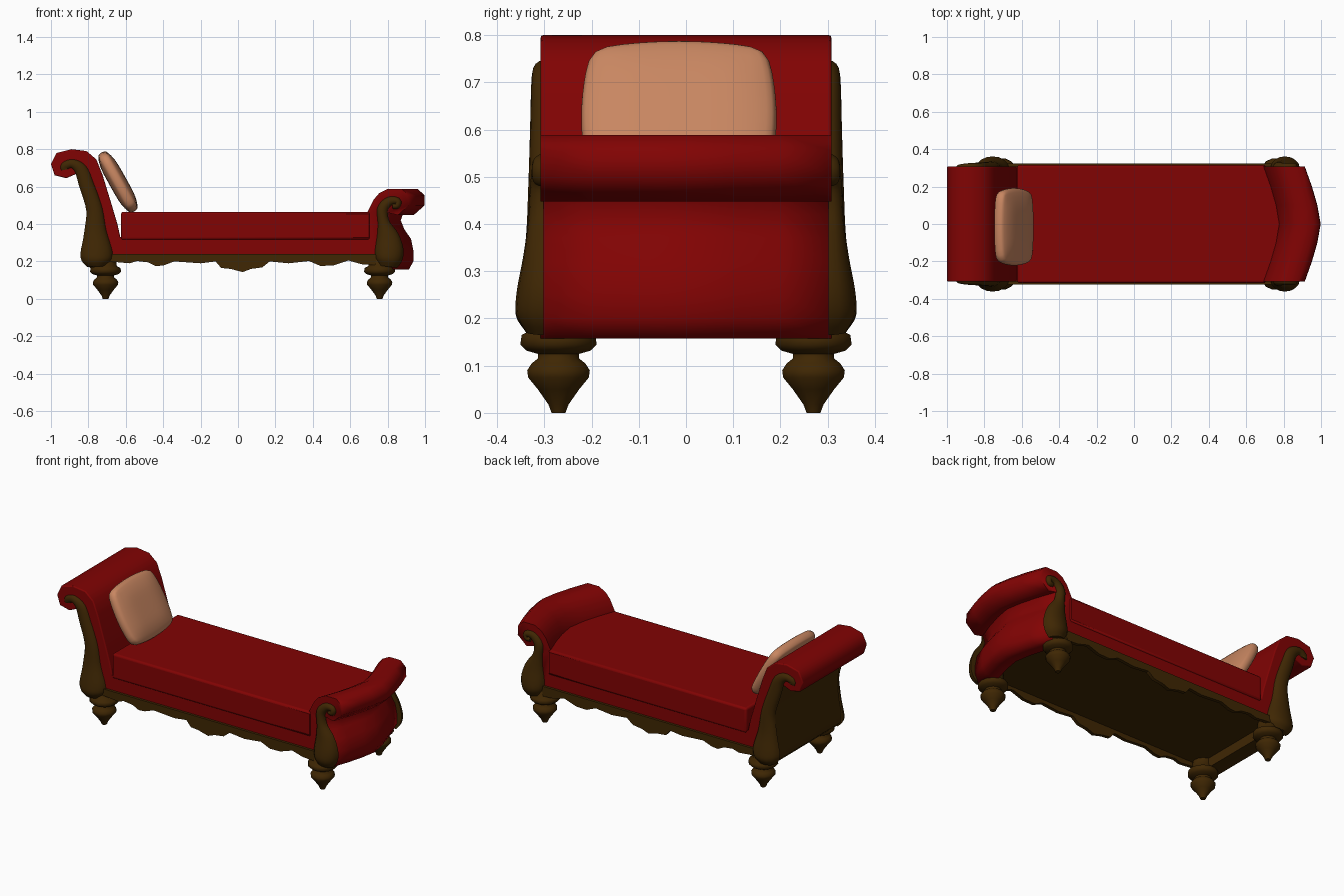
import bpy, bmesh, math
from mathutils import Vector

if "Cube" in bpy.data.objects:
    bpy.data.objects.remove(bpy.data.objects["Cube"])


def material(name, rgb):
    m = bpy.data.materials.new(name)
    m.diffuse_color = (*rgb, 1)
    m.use_nodes = True
    m.node_tree.nodes["Principled BSDF"].inputs["Base Color"].default_value = m.diffuse_color
    return m


RED = material("red_fabric", (0.22, 0.001, 0.001))
WOOD = material("dark_wood", (0.05, 0.02, 0.001))
TAN = material("tan_fabric", (0.58, 0.24, 0.12))


def finish(name, bm, mat, angle=40, bevel=0):
    bmesh.ops.recalc_face_normals(bm, faces=bm.faces)
    me = bpy.data.meshes.new(name)
    bm.to_mesh(me)
    bm.free()
    ob = bpy.data.objects.new(name, me)
    bpy.context.collection.objects.link(ob)
    me.materials.append(mat)
    bpy.ops.object.select_all(action='DESELECT')
    ob.select_set(True)
    bpy.context.view_layer.objects.active = ob
    bpy.ops.object.shade_smooth_by_angle(angle=math.radians(angle))
    if bevel:
        b = ob.modifiers.new("soft_edges", 'BEVEL')
        b.width, b.segments, b.limit_method = bevel, 3, 'ANGLE'
        b.angle_limit = math.radians(75)
    return ob


def skin(bm, rings):
    """Bridge closed rings of points and cap both ends."""
    vs = [[bm.verts.new(p) for p in r] for r in rings]
    n = len(vs[0])
    for a, b in zip(vs, vs[1:]):
        for i in range(n):
            bm.faces.new((a[i], a[(i + 1) % n], b[(i + 1) % n], b[i]))
    bm.faces.new(vs[0])
    bm.faces.new(vs[-1])


def loft_profile(name, profile, ys, mat, bow=0, bevel=0, angle=40):
    """Sweep an x-z profile across y, bowing outward in x at the centre."""
    bm = bmesh.new()
    w = max(abs(y) for y in ys)
    skin(bm, [[(x + bow * (1 - (abs(y) / w) ** 1.4), y, z) for x, z in profile] for y in ys])
    return finish(name, bm, mat, angle, bevel)


def smooth_path(pts, steps=4):
    """Catmull-Rom through the control stations."""
    p = [Vector(q) for q in pts]
    p = [2 * p[0] - p[1]] + p + [2 * p[-1] - p[-2]]
    out = []
    for i in range(1, len(p) - 2):
        a, b, c, d = p[i - 1:i + 3]
        for k in range(steps):
            t = k / steps
            out.append(0.5 * (2 * b + (c - a) * t + (2 * a - 5 * b + 4 * c - d) * t * t
                              + (3 * b - a - 3 * c + d) * t ** 3))
    return out + [p[-2]]


def scroll_post(name, stations, side):
    """Half-round pear-shaped post on the side; stations are x, z, half width, depth."""
    path = smooth_path(stations)
    arc = [math.pi * k / 8 for k in range(9)]
    rings = []
    for i, s in enumerate(path):
        t = path[min(i + 1, len(path) - 1)] - path[max(i - 1, 0)]
        t = Vector((t.x, t.y)).normalized()
        rings.append([(s.x - t.y * s.z * math.cos(a), side * (0.302 + (s.w - 0.002) * math.sin(a)),
                       s.y + t.x * s.z * math.cos(a)) for a in arc])
    bm = bmesh.new()
    skin(bm, rings)
    finish(name, bm, WOOD, 55)


def turned_leg(name, x, y):
    prof = [(0.015, 0), (0.022, 0.018), (0.045, 0.05), (0.066, 0.075), (0.068, 0.09), (0.058, 0.105),
            (0.045, 0.115), (0.045, 0.125), (0.07, 0.132), (0.083, 0.145), (0.08, 0.165),
            (0.06, 0.175), (0.055, 0.23)]
    bm = bmesh.new()
    skin(bm, [[(x + r * math.cos(math.tau * k / 14), y + r * math.sin(math.tau * k / 14), z)
               for k in range(14)] for r, z in prof])
    finish(name, bm, WOOD, 60)


ENDS = (-0.308, 0.308)
BOWED = (-0.308, -0.2, -0.1, 0, 0.1, 0.2, 0.308)

# Upholstered headrest with rolled top
loft_profile("headrest", [
    (-1.0, 0.72), (-0.97, 0.78), (-0.89, 0.80), (-0.81, 0.79), (-0.757, 0.745), (-0.725, 0.665),
    (-0.676, 0.505), (-0.645, 0.40), (-0.625, 0.31), (-0.62, 0.23), (-0.78, 0.23), (-0.79, 0.40),
    (-0.79, 0.50), (-0.815, 0.60), (-0.86, 0.67), (-0.917, 0.645), (-0.98, 0.66)],
    ENDS, RED, bevel=0.006, angle=70)

# Wooden panel behind the headrest
loft_profile("headrest_back_panel", [
    (-0.85, 0.67), (-0.825, 0.58), (-0.808, 0.48), (-0.81, 0.36), (-0.83, 0.26), (-0.825, 0.20),
    (-0.79, 0.165), (-0.70, 0.165), (-0.70, 0.50), (-0.77, 0.67)], (-0.305, 0.305), WOOD, angle=60)

# Bowed footrest with rolled top
loft_profile("footrest", [
    (0.69, 0.23), (0.69, 0.46), (0.725, 0.53), (0.755, 0.565), (0.80, 0.588), (0.875, 0.588),
    (0.911, 0.555), (0.913, 0.50), (0.855, 0.448), (0.80, 0.46), (0.785, 0.42), (0.805, 0.37),
    (0.84, 0.32), (0.854, 0.25), (0.852, 0.20), (0.83, 0.158), (0.74, 0.158)],
    BOWED, RED, bow=0.085, angle=75)

# Seat base and seat cushion, following the bow of the footrest
loft_profile("seat_base", [(-0.68, 0.235), (0.72, 0.235), (0.72, 0.33), (-0.68, 0.33)], ENDS, RED)
bm = bmesh.new()
outline = [(-0.625, -0.315), (0.70, -0.315), (0.755, -0.2), (0.785, 0), (0.755, 0.2),
           (0.70, 0.315), (-0.625, 0.315)]
skin(bm, [[(x, y, z) for x, y in outline] for z in (0.315, 0.465)])
finish("seat_cushion", bm, RED, bevel=0.012)

# Scalloped wooden aprons and underside board
scallop = [(-0.69, 0.20), (-0.58, 0.19), (-0.54, 0.202), (-0.48, 0.195), (-0.44, 0.175), (-0.40, 0.178),
           (-0.34, 0.2), (-0.2, 0.19), (-0.12, 0.2), (-0.09, 0.165), (-0.04, 0.16), (0.025, 0.143),
           (0.07, 0.16), (0.13, 0.168), (0.17, 0.2), (0.27, 0.19), (0.38, 0.202), (0.44, 0.176),
           (0.51, 0.178), (0.59, 0.205), (0.66, 0.185), (0.74, 0.18)]
for side, label in ((-1, "front"), (1, "back")):
    loft_profile(label + "_apron", scallop + [(0.74, 0.24), (-0.69, 0.24)],
                 (side * 0.303, side * 0.323), WOOD)
loft_profile("underside_board", [(-0.75, 0.222), (0.76, 0.222), (0.76, 0.238), (-0.75, 0.238)],
             (-0.306, 0.306), WOOD)

# Scroll posts and turned legs
head_post = [(-0.925, 0.69, 0.022, 0.015), (-0.925, 0.71, 0.024, 0.02), (-0.885, 0.722, 0.025, 0.025),
             (-0.84, 0.69, 0.035, 0.028), (-0.81, 0.61, 0.04, 0.03), (-0.768, 0.48, 0.044, 0.034),
             (-0.762, 0.36, 0.06, 0.04), (-0.756, 0.25, 0.086, 0.058), (-0.756, 0.205, 0.08, 0.06),
             (-0.755, 0.172, 0.05, 0.04)]
foot_post = [(0.825, 0.495, 0.014, 0.02), (0.85, 0.498, 0.018, 0.026), (0.852, 0.522, 0.02, 0.026),
             (0.81, 0.522, 0.025, 0.026), (0.773, 0.48, 0.03, 0.03), (0.778, 0.41, 0.032, 0.034),
             (0.80, 0.33, 0.062, 0.045), (0.808, 0.26, 0.077, 0.058), (0.805, 0.21, 0.072, 0.06),
             (0.80, 0.172, 0.05, 0.04)]
for side, label in ((-1, "front"), (1, "back")):
    scroll_post(label + "_head_post", head_post, side)
    scroll_post(label + "_foot_post", foot_post, side)
    turned_leg(label + "_head_leg", -0.708, side * 0.27)
    turned_leg(label + "_foot_leg", 0.757, side * 0.27)

# Pillow leaning on the headrest
bm = bmesh.new()
bmesh.ops.create_cube(bm, size=2)
bmesh.ops.subdivide_edges(bm, edges=bm.edges[:], cuts=5, use_grid_fill=True)
for v in bm.verts:
    x, u, w = v.co
    puff = 0.62 + 0.38 * (1 - u ** 6) * (1 - w ** 6)
    edge = 0.94 + 0.06 * (1 - x * x)
    v.co = (0.047 * x * puff, 0.208 * u * edge * (1 - 0.1 * w * w),
            0.181 * w * edge * (1 - 0.1 * u * u))
pillow = finish("pillow", bm, TAN, 180)
pillow.location = (-0.642, -0.015, 0.625)
pillow.rotation_euler = (0, -0.51, 0)
pillow.modifiers.new("soft", 'SUBSURF').levels = 1
